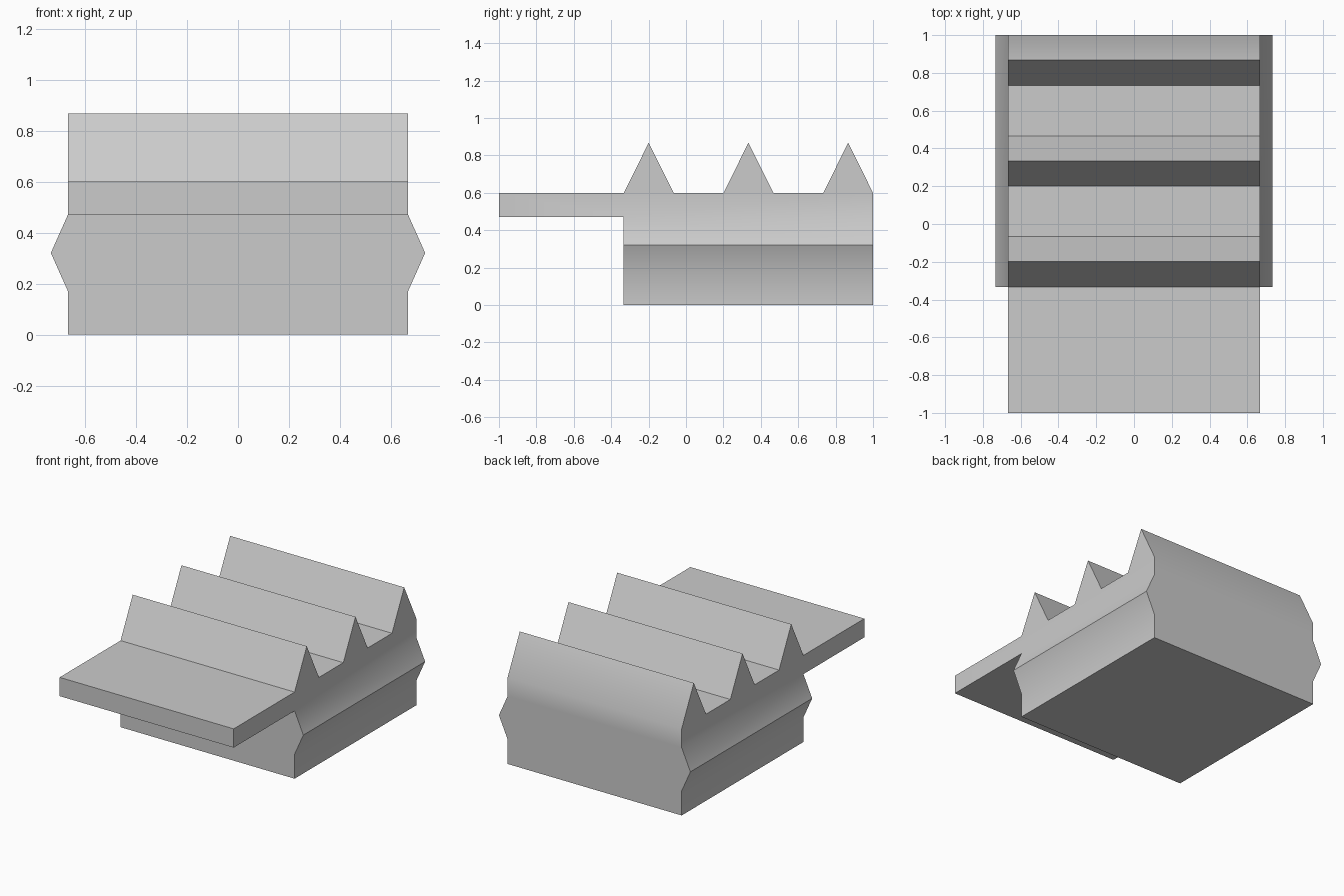
import bpy
import bmesh
import math

cube = bpy.data.objects.get("Cube")
if cube:
    bpy.data.objects.remove(cube, do_unlink=True)

# Main proportions
HALF_W, BULGE = 0.667, 0.067
FRONT, BACK, BODY_FRONT = -1.0, 1.0, -0.333
SHELF, DECK, PEAK = 0.47, 0.6, 0.867
RIDGE_LOW, RIDGE = 0.17, 0.32
TOOTH, PITCH = 0.2667, 0.5333

# Side profile (y, z): base, front ledge, then a row of teeth
profile = [(BACK, 0), (BODY_FRONT, 0), (BODY_FRONT, SHELF),
           (FRONT, SHELF), (FRONT, DECK)]
for i in range(3):
    y = BODY_FRONT + i * PITCH
    profile += [(y, DECK), (y + TOOTH / 2, PEAK),
                (min(y + TOOTH, BACK), DECK)]

# Extrude the profile across the width
bm = bmesh.new()
cap = bm.faces.new([bm.verts.new((-HALF_W, y, z)) for y, z in profile])
grown = bmesh.ops.extrude_face_region(bm, geom=[cap], use_keep_orig=True)
moved = [g for g in grown["geom"] if isinstance(g, bmesh.types.BMVert)]
bmesh.ops.translate(bm, verts=moved, vec=(2 * HALF_W, 0, 0))


def cut(point, normal):
    bmesh.ops.bisect_plane(bm, geom=bm.verts[:] + bm.edges[:] + bm.faces[:],
                           dist=0.0005, plane_co=point, plane_no=normal)


# Edge loops for the ridge, the deck level and the ledge root
for z in (RIDGE_LOW, RIDGE, SHELF, DECK):
    cut((0, 0, z), (0, 0, 1))
cut((0, BODY_FRONT, 0), (0, 1, 0))

# Pull the ridge outwards on both sides
for v in bm.verts:
    if abs(v.co.z - RIDGE) < 0.001:
        v.co.x += math.copysign(BULGE, v.co.x)

bmesh.ops.recalc_face_normals(bm, faces=bm.faces[:])
mesh = bpy.data.meshes.new("ridged_block")
bm.to_mesh(mesh)
bm.free()
block = bpy.data.objects.new("ridged_block", mesh)
bpy.context.collection.objects.link(block)

# Plain grey material
grey = bpy.data.materials.new("light_grey")
grey.use_nodes = True
colour = (0.6, 0.6, 0.6, 1)
grey.diffuse_color = colour
grey.node_tree.nodes["Principled BSDF"].inputs["Base Color"].default_value = colour
mesh.materials.append(grey)

# Smooth the shallow bends, keep the hard edges
bpy.ops.object.select_all(action="DESELECT")
block.select_set(True)
bpy.context.view_layer.objects.active = block
bpy.ops.object.shade_smooth_by_angle(angle=math.radians(30))
